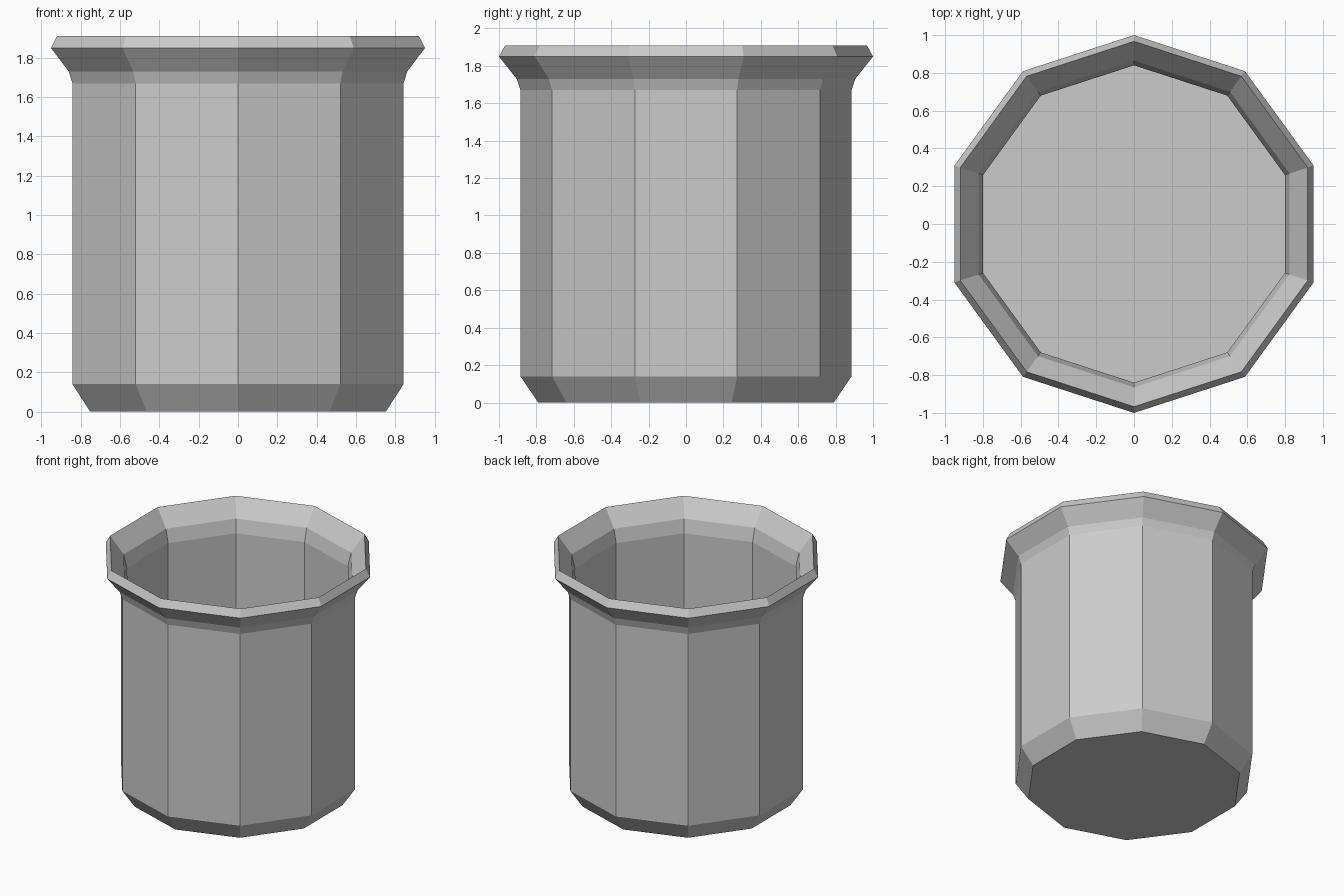
import bpy, bmesh, math

if "Cube" in bpy.data.objects:
    bpy.data.objects.remove(bpy.data.objects["Cube"])

SIDES = 10

# Profile (radius, z): outside from base to rim, then down the inside to the floor
profile = [
    (0.79, 0.0), (0.885, 0.14), (0.885, 1.67), (0.905, 1.73),
    (1.0, 1.85), (0.967, 1.91),
    (0.865, 1.775), (0.84, 1.67), (0.84, 0.14),
]

bm = bmesh.new()
rings = []
for r, z in profile:
    angles = [math.pi / 2 + math.tau * i / SIDES for i in range(SIDES)]
    rings.append([bm.verts.new((r * math.cos(a), r * math.sin(a), z)) for a in angles])

# Walls between neighbouring rings
for low, high in zip(rings, rings[1:]):
    for i in range(SIDES):
        j = (i + 1) % SIDES
        bm.faces.new((low[i], low[j], high[j], high[i]))

# Underside and inner floor
bm.faces.new(rings[0][::-1])
bm.faces.new(rings[-1])
bmesh.ops.recalc_face_normals(bm, faces=bm.faces)

mesh = bpy.data.meshes.new("pot")
bm.to_mesh(mesh)
bm.free()
pot = bpy.data.objects.new("pot", mesh)
bpy.context.collection.objects.link(pot)
